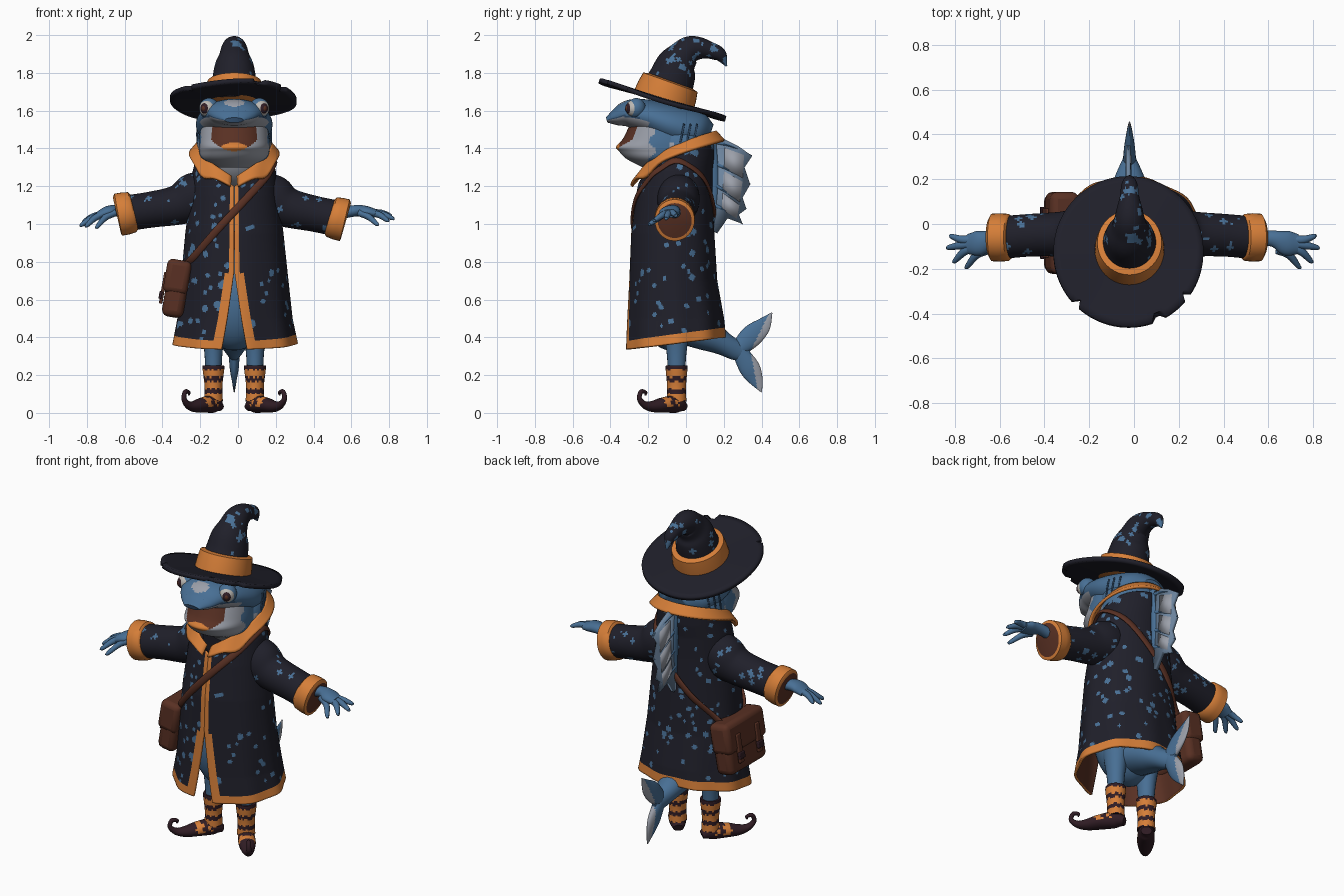
import bpy, bmesh, math, random
from mathutils import Vector, Matrix, kdtree

random.seed(4)
if "Cube" in bpy.data.objects:
    bpy.data.objects.remove(bpy.data.objects["Cube"])
CX = -0.02
made = []


def material(name, *rgb):
    m = bpy.data.materials.new(name)
    m.use_nodes = True
    m.diffuse_color = (*rgb, 1)
    m.node_tree.nodes["Principled BSDF"].inputs["Base Color"].default_value = (*rgb, 1)
    return m


NAVY = material("midnight cloth", .014, .014, .023)
ORANGE = material("orange trim", .67, .21, .04)
BLUE = material("skin blue", .065, .16, .3)
DEEP = material("deep blue", .035, .085, .17)
PALE = material("pale grey", .33, .35, .4)
MIST = material("mist blue", .15, .23, .34)
BROWN = material("brown leather", .1, .03, .017)
PLUM = material("dark plum", .03, .012, .018)
EYE = material("eye white", .5, .48, .45)


def finish(name, bm, mats, rule=None):
    mesh = bpy.data.meshes.new(name)
    bm.normal_update()
    for n, f in enumerate(bm.faces):
        if rule:
            f.material_index = rule(n, f.calc_center_median(), f.normal)
    bm.to_mesh(mesh)
    bm.free()
    ob = bpy.data.objects.new(name, mesh)
    bpy.context.collection.objects.link(ob)
    for m in mats:
        mesh.materials.append(m)
    made.append(ob)
    return ob


def surface(name, f, nu, nv, mats, closed=False, caps=False, rule=None):
    """Grid of quads over f(u, v); faces run row by row."""
    bm = bmesh.new()
    cols = nu if closed else nu + 1
    rows = [[bm.verts.new(f(i / nu, j / nv)) for i in range(cols)] for j in range(nv + 1)]
    for a, b in zip(rows, rows[1:]):
        for i in range(nu):
            k = (i + 1) % cols
            bm.faces.new((a[i], a[k], b[k], b[i]))
    if caps:
        bm.faces.new(rows[0])
        bm.faces.new(rows[-1])
        bmesh.ops.recalc_face_normals(bm, faces=bm.faces[:])
    return finish(name, bm, mats, rule)


def spline(pts, k):
    """Smooth path through tuples of any length."""
    p = [Vector(q) for q in pts]
    p = [p[0] * 2 - p[1]] + p + [p[-1] * 2 - p[-2]]
    out = []
    for a, b, c, d in zip(p, p[1:], p[2:], p[3:]):
        for s in range(k):
            t = s / k
            out.append((b * 2 + (c - a) * t + (a * 2 - b * 5 + c * 4 - d) * t * t
                        + (b * 3 - a - c * 3 + d) * t ** 3) / 2)
    return out + [p[-2]]


def loft(name, pts, mats, up=(0, 0, 1), sides=20, k=4, rule=None):
    """Elliptical tube along (x, y, z, radius across, radius along up)."""
    path = spline(pts, k)
    c = [Vector(p[:3]) for p in path]
    last = len(c) - 1

    def point(u, v):
        j = round(v * last)
        t = (c[min(j + 1, last)] - c[max(j - 1, 0)]).normalized()
        a = t.cross(Vector(up)).normalized()
        b = a.cross(t)
        w = u * math.tau
        return c[j] + a * math.cos(w) * max(path[j][3], .002) + b * math.sin(w) * max(path[j][4], .002)
    return surface(name, point, sides, last, mats, True, True, rule)


def ball(name, centre, radii, mats, rule=None):
    bm = bmesh.new()
    m = Matrix.Translation(centre) @ Matrix.Diagonal((*radii, 1))
    bmesh.ops.create_uvsphere(bm, u_segments=32, v_segments=20, radius=1, matrix=m)
    return finish(name, bm, mats, rule)


def solidify(ob, thickness, offset=0, lining=0):
    m = ob.modifiers.new("thickness", "SOLIDIFY")
    m.thickness, m.offset, m.material_offset = thickness, offset, lining


def plate(name, yz, x, mat, thickness):
    bm = bmesh.new()
    bm.faces.new([bm.verts.new((x, y, z)) for y, z in yz])
    solidify(finish(name, bm, [mat]), thickness)


def speckle(ob, count):
    """Scatter round spots over the plain cloth faces."""
    polys = ob.data.polygons
    tree = kdtree.KDTree(len(polys))
    for p in polys:
        tree.insert(p.center, p.index)
    tree.balance()
    plain = {p.index for p in polys if p.material_index == 0}
    for seed in random.sample(sorted(plain), count):
        for _, i, _ in tree.find_range(polys[seed].center, random.uniform(.009, .018)):
            if i in plain:
                polys[i].material_index = 2


# Coat: height, half width, front y, back y
COAT = [(.3, .345, -.32, .22), (.5, .305, -.31, .2), (.7, .285, -.3, .165), (.95, .26, -.29, .15),
        (1.15, .235, -.265, .14), (1.28, .22, -.24, .14), (1.36, .2, -.21, .15), (1.5, .18, -.18, .15)]
CLOTH = [NAVY, ORANGE, BLUE, BROWN]


def coat_at(z):
    for a, b in zip(COAT, COAT[1:]):
        if z <= b[0]:
            rx, f, k = Vector(a[1:]).lerp(Vector(b[1:]), (z - a[0]) / (b[0] - a[0]))
            return rx, (f + k) / 2, (k - f) / 2


def coat_point(u, v):
    gap = .002 + .2 * max(0, 1 - v / .48)
    w = gap + u * (math.tau - 2 * gap)
    low, high = .368 - .032 * math.cos(w), 1.2 + .24 * math.sin(w / 2)
    z = low + (high - low) * v
    rx, cy, ry = coat_at(z)
    fold = 1 + .018 * math.sin(9 * w) * (1 - v) ** 2
    return CX + rx * fold * math.sin(w), cy - ry * fold * math.cos(w), z


def coat_rule(n, c, normal):
    j, i = divmod(n, 260)
    edge = 7 if j < 55 else 4
    return int(j < 6 or min(i, 259 - i) < edge)


coat = surface("coat", coat_point, 260, 120, CLOTH, rule=coat_rule)
speckle(coat, 175)
solidify(coat, .014, -1, 3)


def collar_point(u, v):
    w = .08 + u * (math.tau - .16)
    bend = min(w, math.tau - w)
    out = .19 + .045 * (1 - v)
    drop = (.05 + .04 * math.exp(-((bend - .8) / .25) ** 2)) * (1 - v)
    return CX + out * math.sin(w), -.045 - (out + .01) * math.cos(w), 1.24 + .25 * math.sin(w / 2) - drop


solidify(surface("collar", collar_point, 64, 6, [ORANGE]), .016)

# Arms: sleeve, cuff and hand on each side
for s, side, k in ((1, "left", 1), (-1, "right", 1.05)):
    def arm(d, y, z, a, b):
        return CX + s * d * k, y, z + (d * .05 if s < 0 else 0), a, b

    def hand(d, y, z, a, b):
        return CX + s * d - (s - 1) * .015, y, z - (max(0, d - .7) * .25 if s < 0 else 0), a, b
    speckle(loft(side + "_sleeve", [arm(.1, -.04, 1.18, .1, .11), arm(.2, -.04, 1.13, .112, .13),
                                    arm(.29, -.045, 1.085, .1, .105), arm(.42, -.05, 1.055, .095, .095),
                                    arm(.54, -.06, 1.03, .095, .095)], CLOTH, sides=48, k=11), 38)
    loft(side + "_cuff", [arm(.505, -.06, 1.04, .095, .095), arm(.515, -.06, 1.037, .105, .108),
                          arm(.55, -.06, 1.028, .108, .113), arm(.585, -.06, 1.02, .106, .113),
                          arm(.592, -.06, 1.018, .09, .096)],
         [ORANGE, BROWN], sides=32, k=1, rule=lambda n, c, nn: int(n == 32 * 4 + 1))
    loft(side + "_palm", [hand(.54, -.06, 1.05, .035, .03), hand(.64, -.065, 1.07, .036, .03),
                          hand(.7, -.085, 1.065, .055, .03), hand(.75, -.09, 1.055, .045, .022)], [BLUE])
    for n, (d, y, z) in enumerate([(.835, -.055, 1.045), (.848, -.105, 1.03), (.82, -.165, 1.02), (.765, -.19, 1.0)]):
        root = .66 if n == 3 else .72
        loft(f"{side}_finger_{n + 1}", [hand(root, -.07 - n * .015, 1.06, .02, .019),
                                        hand((root + d) / 2, (y - .085) / 2, (z + 1.075) / 2, .018, .017),
                                        hand(d - .01, y, z, .011, .011), hand(d, y, z, .004, .004)], [BLUE], sides=10)

# Body, legs, striped socks and curled shoes
ball("belly", (CX, -.08, .6), (.2, .17, .27), [BLUE])
for s, side in ((1, "left"), (-1, "right")):
    x, y = CX + s * .11, -.05
    loft(side + "_leg", [(x, y, .22, .042, .045), (x, y, .34, .05, .055), (x, y, .48, .07, .08)], [BLUE], (0, 1, 0))
    loft(side + "_sock", [(x, y, .06, .05, .052), (x, y, .14, .047, .05), (x, y, .24, .058, .058),
                          (x, y, .25, .05, .05)], [PLUM, ORANGE], (0, 1, 0), 32, 10,
         lambda n, c, nn: int((c.z + .007 * math.sin(250 * c.x)) % .064 < .038 and c.z < .235))
    ahead = Vector((s * .62, -.78, 0))

    def shoe_rule(n, c, normal):
        along = (c - Vector((x, y, 0))).dot(ahead) + .006 * math.sin(200 * c.z)
        return int(normal.z > -.3 and (.02 < along < .04 or .07 < along < .105))
    shoe = [(-.05, .03, .022, .03), (0, .046, .046, .045), (.09, .042, .04, .048), (.16, .034, .03, .036),
            (.215, .042, .02, .022), (.252, .075, .013, .014), (.24, .112, .012, .012), (.21, .108, .009, .009),
            (.212, .092, .004, .004)]
    loft(side + "_shoe", [(x + ahead.x * l, y + ahead.y * l, z, a, b) for l, z, a, b in shoe], [PLUM, ORANGE],
         (ahead.y, -ahead.x, 0), 24, 6, shoe_rule)


# Tail with a two-lobed fluke, lighter along its trailing edge
def fluke_rule(n, c, normal):
    rise = c.z - .33
    return int(c.y > .342 + (.5 * rise if rise > 0 else -.17 * rise))


loft("tail", [(CX, 0, .46, .12, .1), (CX, .12, .41, .1, .085), (CX, .2, .365, .07, .062),
              (CX, .28, .325, .035, .05), (CX, .34, .325, .01, .03)], [BLUE])
for name, lobe in (("upper", [(.27, .33, .04, .03), (.34, .4, .058, .024), (.405, .46, .044, .013), (.455, .53, .003, .003)]),
                   ("lower", [(.28, .33, .04, .03), (.335, .24, .054, .024), (.37, .175, .038, .013), (.4, .11, .003, .003)])):
    loft(name + "_fluke", [(CX, *p) for p in lobe], [BLUE, PALE], (1, 0, 0), 40, 10, fluke_rule)

# Back fin: web, pale panels between rays, and root
plate("back_fin", [(.13, 1.45), (.2, 1.45), (.28, 1.41), (.35, 1.36), (.31, 1.3), (.34, 1.21), (.3, 1.14),
                   (.32, 1.08), (.28, 1.05), (.3, 1.0), (.22, 1.03), (.165, .95), (.13, .97)], -.025, MIST, .02)
rays = [(Vector((.13, a)), Vector((y, z))) for a, y, z in
        ((1.44, .35, 1.36), (1.33, .34, 1.21), (1.22, .32, 1.08), (1.11, .3, 1.0))]
for n, (a, b) in enumerate(rays):
    mid = (a + b) / 2
    loft(f"fin_ray_{n + 1}", [(-.025, *a, .016, .016), (-.025, mid.x, mid.y + .012, .013, .008),
                              (-.025, *b, .003, .003)], [BLUE], sides=10)
for n, ((a, b), (c, d)) in enumerate(zip(rays, rays[1:])):
    corners = [a.lerp(b, .3), a.lerp(b, .85), c.lerp(d, .85), c.lerp(d, .3)]
    centre = sum(corners, Vector((0, 0))) / 4
    plate(f"fin_panel_{n + 1}", [centre.lerp(p, .85) for p in corners], -.025, PALE, .026)
loft("fin_root", [(-.025, .13, 1.46, .025, .03), (-.025, .145, 1.25, .02, .03), (-.025, .14, .96, .01, .015)],
     [BLUE], (0, 1, 0))

# Head: neck, upper head with snout, lower jaw with open mouth and tongue
ball("neck", (CX, -.03, 1.4), (.2, .17, .205), [BLUE, PALE],
     lambda n, c, nn: int(c.y < -.1 - .04 * math.sin(30 * c.z) and c.z < 1.48))


def snout_rule(n, c, normal):
    if normal.z < -.45 and c.y < -.2:
        return 1
    if normal.z > .1 and ((c.x - CX) / .055) ** 2 + ((c.y + .335) / .035) ** 2 < 1:
        return 1
    return 2 if normal.z < -.2 and c.y < -.25 else 0


def jaw_rule(n, c, normal):
    dx = abs(c.x - CX)
    if c.y > -.18 + .02 * math.sin(60 * c.z):
        return 3
    if dx > .118 or c.z < 1.385 + 4 * dx * dx:
        return 0
    return 2 if c.z < 1.432 - 4 * dx * dx and dx < .065 else 1


head = [(.125, 1.46, .08, .07), (.06, 1.48, .165, .11), (-.07, 1.52, .202, .112), (-.2, 1.567, .187, .092),
        (-.3, 1.583, .15, .075), (-.37, 1.565, .105, .045), (-.42, 1.55, .05, .014)]
loft("upper_head", [(CX, *p) for p in head], [BLUE, PALE, DEEP], sides=48, k=8, rule=snout_rule)
jaw = [(1.3, .11, .11), (1.345, .172, .195), (1.385, .186, .235), (1.41, .188, .25), (1.45, .186, .215),
       (1.53, .175, .175)]
loft("lower_jaw", [(CX, -.12, *p) for p in jaw], [PALE, BROWN, ORANGE, BLUE], (0, 1, 0), 110, 10, jaw_rule)

# Eyes, nostrils and gills
for s, side in ((1, "left"), (-1, "right")):
    eye = Vector((CX + s * .14, -.275, 1.612))
    look = Vector((s * .5, -.866, 0))
    ball(side + "_eye_socket", eye - look * .014, (.053, .05, .055), [BLUE])
    ball(side + "_eye", eye, (.045, .045, .045), [EYE])
    ball(side + "_iris", eye + look * .021, (.029, .029, .032), [PLUM])
    ball(side + "_pupil", eye + look * .037, (.015, .015, .018), [BROWN])
    ball(side + "_nostril", (CX + s * .055, -.375, 1.595), (.01, .01, .007), [DEEP])
    for g in range(3):
        y = -.03 + g * .035
        gill = []
        for z in (1.43, 1.48, 1.53):
            r = math.sqrt(1 - ((y + .07) / .21) ** 2 - ((z - 1.47) / .3) ** 2)
            gill.append((CX + s * .2 * r, y + (z - 1.43) * .2, z, .005, .005))
        loft(f"{side}_gill_{g + 1}", gill, [DEEP], (0, 1, 0), 8)


# Hat: tilted brim with nicks, bent cone and band
def brim_point(u, v):
    w = u * math.tau
    r = .1 + .235 * v
    if v == 1 and any(abs(w - a) < .05 for a in (.41, .93, 5.5)):
        r -= .03
    y = -.125 - r * math.cos(w)
    return CX - .005 + r * math.sin(w), y, 1.657 - .3 * (y + .125) + .007 * v * math.sin(3 * w)


solidify(surface("hat_brim", brim_point, 96, 8, [NAVY], True), .024)
cone = [(-.125, 1.65, .13), (-.1, 1.71, .13), (-.075, 1.77, .122), (-.05, 1.84, .108), (-.02, 1.885, .086),
        (.02, 1.922, .073), (.07, 1.93, .06), (.125, 1.92, .045), (.18, 1.895, .036), (.215, 1.835, .004)]
speckle(loft("hat_cone", [(CX, y, z, r, r * .95) for y, z, r in cone], CLOTH, (1, 0, 0), 48, 6), 60)
band = [(-.122, 1.64, .14), (-.118, 1.652, .166), (-.1, 1.702, .162), (-.083, 1.75, .153), (-.079, 1.761, .11)]
loft("hat_band", [(CX, y, z, r, r * .94) for y, z, r in band], [ORANGE], (1, 0, 0), 40, 1)

# Satchel: rounded boxes sharing one tilted frame
frame = Matrix.Translation((-.325, -.04, .66)) @ Matrix.Rotation(.17, 4, "Y")


def box(name, centre, size, mat, bevel):
    bm = bmesh.new()
    bmesh.ops.create_cube(bm, size=1, matrix=frame @ Matrix.Translation(centre) @ Matrix.Diagonal((*size, 1)))
    b = finish(name, bm, [mat]).modifiers.new("rounding", "BEVEL")
    b.width, b.segments = bevel, 3


box("satchel", (0, 0, -.01), (.115, .35, .29), BROWN, .035)
box("satchel_flap", (-.006, 0, .06), (.13, .365, .18), BROWN, .03)
for y in (-.09, .09):
    box("satchel_tab", (-.07, y, -.01), (.018, .04, .17), BROWN, .006)
    box("satchel_buckle", (-.078, y, -.05), (.016, .052, .04), PLUM, .005)


def on_coat(x, z, s):
    rx, cy, ry = coat_at(z)
    return x, cy + s * (ry * math.sqrt(1 - ((x - CX) / rx) ** 2) + .006), z, .009, .02


front = [on_coat(x, z, -1) for x, z in ((-.23, .83), (-.1, .98), (.04, 1.13), (.14, 1.24), (.173, 1.29))]
back = [on_coat(x, z, 1) for x, z in ((.14, 1.25), (.02, 1.1), (-.12, .95), (-.24, .82))]
loft("satchel_strap", [(-.28, -.14, .78, .009, .02)] + front + [(.192, -.04, 1.335, .009, .02)] + back
     + [(-.29, .06, .78, .009, .02)], [BROWN], (1, 0, -1), 12, 8)

# Smooth shading with sharp edges kept
bpy.ops.object.select_all(action="DESELECT")
for ob in made:
    ob.select_set(True)
bpy.context.view_layer.objects.active = made[0]
bpy.ops.object.shade_smooth_by_angle(angle=math.radians(45))
